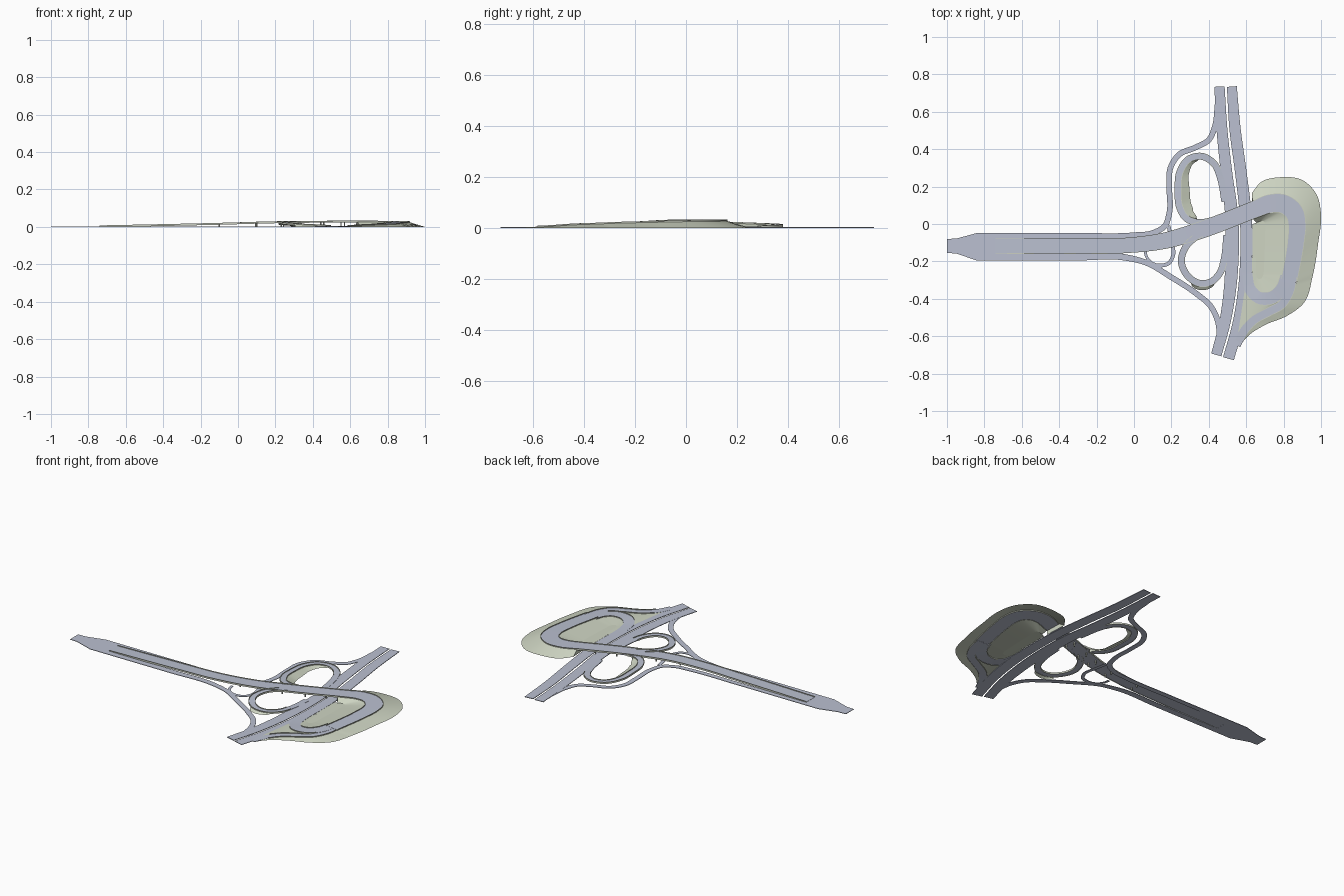
import bpy, bmesh, math
from mathutils import Vector

if "Cube" in bpy.data.objects:
    bpy.data.objects.remove(bpy.data.objects["Cube"])


def material(name, rgb):
    m = bpy.data.materials.new(name)
    m.diffuse_color = (*rgb, 1)
    m.use_nodes = True
    m.node_tree.nodes["Principled BSDF"].inputs["Base Color"].default_value = m.diffuse_color
    return m


ROAD = material("road_grey_blue", (0.495, 0.53, 0.635))
GRASS = material("pale_grass", (0.62, 0.665, 0.545))
CONCRETE = material("pale_concrete", (0.60, 0.63, 0.54))


def make(name, verts, faces, mat, smooth=True):
    mesh = bpy.data.meshes.new(name)
    mesh.from_pydata([tuple(v) for v in verts], [], faces)
    bm = bmesh.new()
    bm.from_mesh(mesh)
    bmesh.ops.recalc_face_normals(bm, faces=bm.faces)
    # open sheets such as slopes face upward
    if mat == GRASS and sum(f.normal.z * f.calc_area() for f in bm.faces) < 0:
        bmesh.ops.reverse_faces(bm, faces=bm.faces)
    bm.to_mesh(mesh)
    bm.free()
    mesh.materials.append(mat)
    ob = bpy.data.objects.new(name, mesh)
    bpy.context.collection.objects.link(ob)
    if smooth:
        bpy.ops.object.select_all(action='DESELECT')
        ob.select_set(True)
        bpy.context.view_layer.objects.active = ob
        bpy.ops.object.shade_smooth_by_angle(angle=math.radians(30))
    return ob


def spline(points, steps=10):
    """Smooth curve through (x, y, z, width) points."""
    p = [Vector(q) for q in points]
    d = [(b - a).length for a, b in zip(p, p[1:])]
    s = [(b - a) / l for a, b, l in zip(p, p[1:], d)]
    tan = [s[0]] + [(s[i] * d[i - 1] + s[i - 1] * d[i]) / (d[i] + d[i - 1])
                    for i in range(1, len(s))] + [s[-1]]
    out = []
    for i, l in enumerate(d):
        for k in range(steps):
            t = k / steps
            out.append(p[i] * (2*t**3 - 3*t*t + 1) + tan[i] * l * (t**3 - 2*t*t + t)
                       + p[i + 1] * (3*t*t - 2*t**3) + tan[i + 1] * l * (t**3 - t*t))
    return out + [p[-1]]


def edge(path, side, extra=0.0):
    """Line offset from a path: side 1 is left, -1 is right."""
    out = []
    for i, q in enumerate(path):
        a, b = path[max(i - 1, 0)], path[min(i + 1, len(path) - 1)]
        n = Vector((a.y - b.y, b.x - a.x)).normalized()
        off = side * (q.w / 2 + extra)
        out.append(Vector((q.x + n.x * off, q.y + n.y * off, q.z)))
    return out


def strip(name, left, right, up, down, mat):
    """Solid band between two lines, from z + up to z - down."""
    verts, faces = [], []
    for l, r in zip(left, right):
        lo = lambda v: (v.x, v.y, max(v.z - down, 0))
        verts += [(l.x, l.y, l.z + up), (r.x, r.y, r.z + up), lo(r), lo(l)]
    n = len(left)
    for i in range(n - 1):
        for k in range(4):
            a, b = i * 4 + k, i * 4 + (k + 1) % 4
            faces.append((a, b, b + 4, a + 4))
    faces += [(0, 1, 2, 3), (4*n - 4, 4*n - 3, 4*n - 2, 4*n - 1)]
    return make(name, verts, faces, mat)


def road(name, points, thick=0.004):
    path = spline(points)
    strip(name, edge(path, 1), edge(path, -1), 0, thick, ROAD)
    return path


def barrier(name, path, side, start=0.0, end=1.0):
    a, b = int(start * len(path)), int(end * len(path))
    outer, inner = edge(path, side, 0.001)[a:b], edge(path, side, -0.002)[a:b]
    strip(name, outer, inner, 0.004, 0.006, CONCRETE)


def resample(line, n):
    cum = [0]
    for a, b in zip(line, line[1:]):
        cum.append(cum[-1] + (b - a).length)
    out, j = [], 0
    for i in range(n):
        t = cum[-1] * i / (n - 1)
        while j < len(line) - 2 and cum[j + 1] < t:
            j += 1
        out.append(line[j].lerp(line[j + 1], (t - cum[j]) / max(cum[j + 1] - cum[j], 1e-9)))
    return out


def slope(name, top, foot):
    n = len(top)
    make(name, top + foot, [(i, i + 1, n + i + 1, n + i) for i in range(n - 1)], GRASS)


def flat(pts, w, z=0.003):
    return [(x, y, z, w) for x, y in pts]


# Highway carriageways
road("highway_west", [(.457, .735, .0035, .055), (.47, .51, .0035, .058), (.495, .27, .0035, .062),
                      (.523, .03, .0035, .07), (.525, -.13, .0035, .072), (.513, -.35, .0035, .066),
                      (.485, -.53, .0035, .06), (.44, -.70, .0035, .056)])
road("highway_east", [(.523, .735, .0035, .053), (.54, .51, .0035, .06), (.572, .27, .0035, .062),
                      (.598, .03, .0035, .064), (.601, -.13, .0035, .064), (.588, -.35, .0035, .064),
                      (.558, -.53, .0035, .062), (.505, -.72, .0035, .06)])

# Side road approach, tapered at its west end
approach = [Vector((-1, -.1175, .003, .075)), Vector((-.95, -.1175, .003, .08)),
            Vector((-.84, -.1215, .003, .147)), Vector((-.72, -.1215, .003, .147))]
strip("approach_road", edge(approach, 1), edge(approach, -1), 0, .003, ROAD)

# Ground level outer ramps
road("north_outer_ramp", flat([(-.74, -.063), (-.3, -.063), (0, -.06), (.1, -.048), (.165, -.01),
                               (.189, .06), (.189, .2), (.195, .3), (.24, .37), (.33, .41),
                               (.4, .45), (.432, .52), (.447, .64)], .03))
road("south_outer_ramp", [(-.74, -.176, .003, .038), (-.3, -.176, .003, .038), (-.05, -.178, .003, .034)]
     + flat([(.06, -.205), (.2, -.285), (.33, -.37), (.41, -.44), (.445, -.51), (.46, -.6)], .03))
road("underpass_link", flat([(.185, -.01), (.203, -.1), (.21, -.165), (.185, -.21),
                             (.13, -.222), (.07, -.2)], .02))
road("short_link", flat([(.06, -.14), (.065, -.17), (.085, -.2), (.12, -.222)], .015))

# Overpass and descending loop
over = road("overpass_deck", [
    (-.74, -.118, .004, .08), (-.3, -.118, .013, .08), (-.05, -.115, .019, .08),
    (.16, -.09, .025, .085), (.35, -.035, .028, .09), (.55, .04, .029, .09),
    (.65, .08, .029, .09), (.73, .109, .029, .098), (.80, .107, .028, .1),
    (.855, .065, .027, .098), (.872, 0, .026, .092), (.866, -.09, .024, .088),
    (.83, -.30, .019, .084)])
exit_b = road("southbound_exit_ramp", [
    (.849, -.28, .0185, .045), (.832, -.36, .016, .045), (.79, -.43, .013, .045),
    (.72, -.47, .010, .045), (.64, -.515, .007, .045), (.59, -.57, .005, .045),
    (.55, -.65, .003, .04)])
exit_a = road("inner_loop_ramp", [
    (.812, -.28, .0185, .06), (.79, -.345, .017, .065), (.74, -.392, .014, .068),
    (.67, -.395, .010, .068), (.622, -.35, .006, .06), (.607, -.28, .004, .055),
    (.604, -.18, .003, .055)])
north = road("north_loop_ramp", [
    (.485, .12, .004, .035), (.46, .25, .005, .035), (.43, .32, .007, .035), (.36, .362, .010, .035),
    (.29, .345, .013, .035), (.246, .28, .016, .035), (.236, .18, .020, .035),
    (.244, .09, .023, .035), (.28, .03, .026, .035), (.34, .008, .0275, .035), (.43, .022, .028, .035)])
south = road("south_loop_ramp", [
    (.495, -.06, .004, .035), (.483, -.18, .005, .035), (.46, -.26, .007, .035),
    (.41, -.31, .010, .035), (.35, -.317, .013, .035), (.285, -.275, .017, .035),
    (.253, -.2, .021, .035), (.275, -.125, .025, .035), (.33, -.07, .027, .035), (.40, -.03, .028, .035)])

# Barriers along the raised roads
for label, side in (("north", 1), ("south", -1)):
    barrier("overpass_barrier_" + label, over, side)
barrier("exit_barrier_outer", exit_b, 1, 0, .85)
barrier("exit_barrier_inner", exit_b, -1, .3, .8)
barrier("inner_loop_barrier_outer", exit_a, 1, .25, .6)
barrier("inner_loop_barrier_inner", exit_a, -1, 0, .6)
barrier("north_loop_barrier_outer", north, -1, .15, .88)
barrier("north_loop_barrier_inner", north, 1, .15, .95)
barrier("south_loop_barrier_outer", south, 1, .15, .88)
barrier("south_loop_barrier_inner", south, -1, .15, .95)

# Pier pairs under the overpass
for i, x in enumerate((-.1, .1, .24, .34, .45, .562)):
    k = min(range(len(over)), key=lambda j: abs(over[j].x - x) + (over[j].y < -.2))
    for side in (1, -1):
        q = edge(over, side, -.02)[k]
        bpy.ops.mesh.primitive_cylinder_add(vertices=10, radius=.004, depth=q.z - .002,
                                            location=(q.x, q.y, (q.z - .002) / 2))
        ob = bpy.context.object
        ob.name = "pier_%d_%s" % (i + 1, "north" if side > 0 else "south")
        ob.data.materials.append(CONCRETE)

# Large embankment: outer slope
drop = Vector((0, 0, -.001))
top = [v + drop for v in edge(over, 1) if v.x > .63] + [v + drop for v in edge(exit_b, 1)[5:]]
ground = [(.63, .165), (.68, .225), (.78, .25), (.9, .235), (.975, .16), (1, .05), (.985, -.1),
          (.955, -.28), (.91, -.42), (.82, -.49), (.7, -.54), (.62, -.59), (.56, -.655)]
foot = [Vector(v[:3]) for v in spline([(x, y, 0, 0) for x, y in ground])]
top, foot = resample(top, 90), resample(foot, 90)
slope("embankment_outer_slope", top, foot)

# Large embankment: gentle inner slope and floor
rim = [v + drop for v in edge(over, -1) if v.x > .63 and v.y > -.29] + \
      [v + drop for v in edge(exit_a, -1)[4:]]
rim = resample(rim, 70)
low = []
for v in rim:
    c = Vector((.66, max(-.27, min(.0, v.y)), 0))
    q = v.lerp(c, .75)
    low.append(Vector((q.x, q.y, .0036)))
slope("embankment_inner_slope", rim, low)
make("embankment_floor", low + [Vector((.634, -.18, .0036)), Vector((.634, .0, .0036))],
     [tuple(range(len(low) + 2))], GRASS, False)

# Abutment under the deck, and the wedge between the two exits
make("abutment", [foot[0], top[0], rim[0], Vector((rim[0].x, rim[0].y, 0))], [(0, 1, 2, 3)], GRASS, False)
slope("exit_wedge", resample([v + drop for v in edge(exit_a, 1)[8:42]], 30),
      resample([v + drop for v in edge(exit_b, -1)[8:54]], 30))

# Slopes beside the two loops
for name, path, a, b, k in (("north_loop_slope", north, 32, 90, 2.2),
                            ("south_loop_slope", south, 28, 46, 1.5)):
    rim2, far = edge(path, 1)[a:b], edge(path, 1, .1)[a:b]
    feet = []
    for i, (r, f) in enumerate(zip(rim2, far)):
        fade = math.sin(math.pi * i / (len(rim2) - 1)) ** .5 if 0 < i < len(rim2) - 1 else 0
        q = r.lerp(f, k * r.z * 10 * fade)
        feet.append(Vector((q.x, q.y, 0)))
    slope(name, [r + drop for r in rim2], feet)
